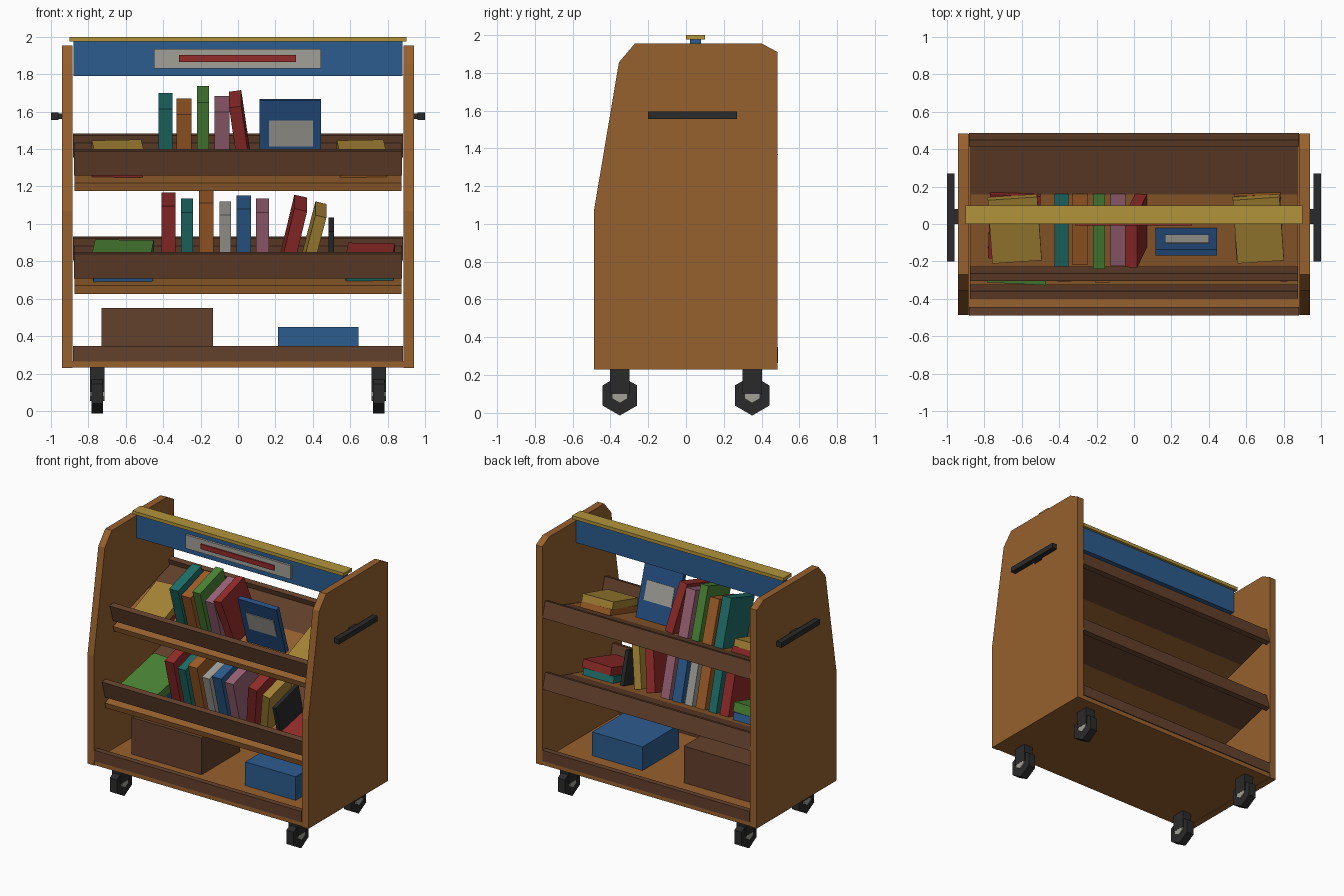
import bpy, bmesh, math
from mathutils import Matrix, Vector

if "Cube" in bpy.data.objects:
    bpy.data.objects.remove(bpy.data.objects["Cube"])

PALETTE = dict(wood=(150, 97, 50), brown=(100, 67, 48), blue=(48, 92, 140), navy=(42, 80, 130),
               gold=(176, 146, 62), grey=(160, 158, 150), red=(145, 48, 46), teal=(36, 110, 104),
               orange=(158, 94, 44), green=(76, 130, 56), pink=(152, 98, 116), yellow=(165, 132, 56),
               black=(46, 46, 46))
MATS = {}


def material(key):
    if key not in MATS:
        m = bpy.data.materials.new(key)
        m.diffuse_color = [(c / 255) ** 2.2 for c in PALETTE[key]] + [1]
        m.use_nodes = True
        m.node_tree.nodes["Principled BSDF"].inputs["Base Color"].default_value = m.diffuse_color
        MATS[key] = m
    return MATS[key]


def finish(name, bm, color):
    bmesh.ops.recalc_face_normals(bm, faces=bm.faces)
    me = bpy.data.meshes.new(name)
    bm.to_mesh(me)
    bm.free()
    me.materials.append(material(color))
    ob = bpy.data.objects.new(name, me)
    bpy.context.collection.objects.link(ob)
    return ob


def box(name, color, x, y, z, mat=Matrix()):
    """Box from (min, max) ranges, optionally placed in a tilted frame."""
    bm = bmesh.new()
    bmesh.ops.create_cube(bm, size=1)
    for v in bm.verts:
        p = [r[0] + (c + 0.5) * (r[1] - r[0]) for r, c in zip((x, y, z), v.co)]
        v.co = mat @ Vector(p)
    return finish(name, bm, color)


def wheel(name, color, cx, cy, cz, radius, width):
    bm = bmesh.new()
    place = Matrix.Translation((cx, cy, cz)) @ Matrix.Rotation(math.pi / 2, 4, 'Y')
    # Hexagon with flat top and bottom
    place = place @ Matrix.Rotation(math.pi / 2, 4, 'Z')
    bmesh.ops.create_cone(bm, cap_ends=True, segments=6, radius1=radius, radius2=radius,
                          depth=width, matrix=place)
    return finish(name, bm, color)


# Side panels, handles
PROFILE = [(-.487, .23), (.483, .23), (.483, 1.91), (.40, 1.955), (-.27, 1.955), (-.355, 1.855), (-.487, 1.07)]
for side, s in (("left", -1), ("right", 1)):
    bm = bmesh.new()
    face = bm.faces.new([bm.verts.new((s * .885, y, z)) for y, z in PROFILE])
    ext = bmesh.ops.extrude_face_region(bm, geom=[face])
    bmesh.ops.translate(bm, vec=(s * .055, 0, 0),
                        verts=[g for g in ext["geom"] if isinstance(g, bmesh.types.BMVert)])
    finish(side + "_side_panel", bm, "wood")
    box(side + "_handle", "black", sorted((s * .96, s * 1.0)), (-.2, .27), (1.555, 1.595))
    box(side + "_handle_mount", "black", sorted((s * .93, s * .97)), (0, .08), (1.56, 1.59))

# Casters
for sx in (-1, 1):
    for sy in (-1, 1):
        tag = ("left" if sx < 0 else "right") + ("_front" if sy < 0 else "_back")
        cx, cy = sx * .752, sy * .35
        wheel(tag + "_wheel", "black", cx, cy, .092, .106, .06)
        wheel(tag + "_hub", "grey", cx, cy, .1, .048, .076)
        box(tag + "_fork", "black", (cx - .039, cx + .039), (cy - .052, cy + .052), (.1, .235))

# Header sign and top rail
box("top_rail", "gold", (-.9, .9), (0, .1), (1.975, 2.0))
box("sign_board", "blue", (-.88, .88), (.02, .08), (1.79, 1.975))
box("sign_plate", "grey", (-.45, .445), (.003, .025), (1.83, 1.935))
box("sign_stripe", "red", (-.315, .31), (-.008, .01), (1.865, 1.902))

# Bottom deck and storage boxes
box("bottom_shelf", "wood", (-.885, .885), (-.483, .48), (.232, .268))
box("bottom_front_lip", "brown", (-.882, .882), (-.488, -.445), (.265, .348))
box("bottom_back_lip", "brown", (-.882, .882), (.445, .487), (.265, .348))
box("brown_storage_box", "brown", (-.73, -.135), (-.25, .22), (.268, .55))
box("blue_storage_box", "blue", (.215, .645), (-.22, .22), (.268, .45))


def tilted_shelf(name, y, z, deg, length):
    """Sloped shelf rising to the back; returns its local frame (origin on front top edge)."""
    m = Matrix.Translation((0, y, z)) @ Matrix.Rotation(math.radians(deg), 4, 'X')
    box(name + "_shelf", "wood", (-.875, .875), (0, length - .32), (-.045, 0), m)
    box(name + "_shelf_back", "brown", (-.875, .875), (length - .32, length - .02), (-.045, 0), m)
    box(name + "_front_lip", "brown", (-.878, .878), (.017, .057), (.036, .171), m)
    box(name + "_back_lip", "brown", (-.882, .882), (length - .038, length), (-.082, .042), m)
    return m


def book(name, color, x0, x1, height, u, m, lean=0):
    piv = x1 if lean > 0 else x0
    r = m @ Matrix.Translation((piv, 0, 0)) @ Matrix.Rotation(math.radians(lean), 4, 'Y')
    box(name, color, (x0 - piv, x1 - piv), u, (0, height), r)


def stack(name, m, layers, u):
    """Flat books: colour, x range, w range, small twist."""
    for i, (color, x0, x1, w0, w1, yaw) in enumerate(layers):
        cx, cu = (x0 + x1) / 2, (u[0] + u[1]) / 2
        r = m @ Matrix.Translation((cx, cu, 0)) @ Matrix.Rotation(math.radians(yaw), 4, 'Z')
        hx, hu = (x1 - x0) / 2 - .01, (u[1] - u[0]) / 2
        box(f"{name}_{i + 1}", color, (-hx, hx), (-hu, hu), (w0, w1), r)


# Upper shelf and its books
up = tilted_shelf("upper", -.27, 1.22, 17, .766)
for i, (c, a, b, h, lean) in enumerate([
        ("teal", -.425, -.35, .365, 0), ("orange", -.33, -.248, .334, 0), ("green", -.22, -.155, .402, 0),
        ("pink", -.125, -.045, .348, 0), ("red", .005, .07, .375, -8)]):
    book(f"upper_book_{i + 1}", c, a, b, h, (.155, .45), up, lean)
book("display_book", "navy", .115, .445, .39, (.225, .26), up)
box("display_book_label", "grey", (.165, .4), (.22, .265), (.135, .28), up)
stack("upper_left_stack", up, [("red", -.785, -.495, 0, .045, -2), ("yellow", -.78, -.495, .045, .1, 4)], (.1, .455))
stack("upper_right_stack", up, [("orange", .53, .8, 0, .045, 2), ("yellow", .53, .8, .045, .1, 4)], (.1, .455))

# Middle shelf and its books
mid = tilted_shelf("middle", -.37, .67, 15, .86)
for i, (c, a, b, h, lean) in enumerate([
        ("red", -.41, -.335, .394, 0), ("teal", -.305, -.24, .36, 0), ("orange", -.208, -.13, .412, 0),
        ("grey", -.1, -.037, .345, 0), ("blue", -.008, .07, .378, 0), ("pink", .095, .167, .36, 0),
        ("red", .215, .285, .375, 13), ("yellow", .33, .39, .34, 14), ("black", .483, .513, .255, 0)]):
    book(f"middle_book_{i + 1}", c, a, b, h, (.17, .455), mid, lean)
stack("middle_left_stack", mid, [("blue", -.79, -.45, 0, .055, 2), ("green", -.785, -.45, .055, .125, -3)], (.085, .48))
stack("middle_right_stack", mid, [("teal", .56, .835, 0, .05, 2), ("red", .57, .84, .05, .11, -3)], (.1, .47))
